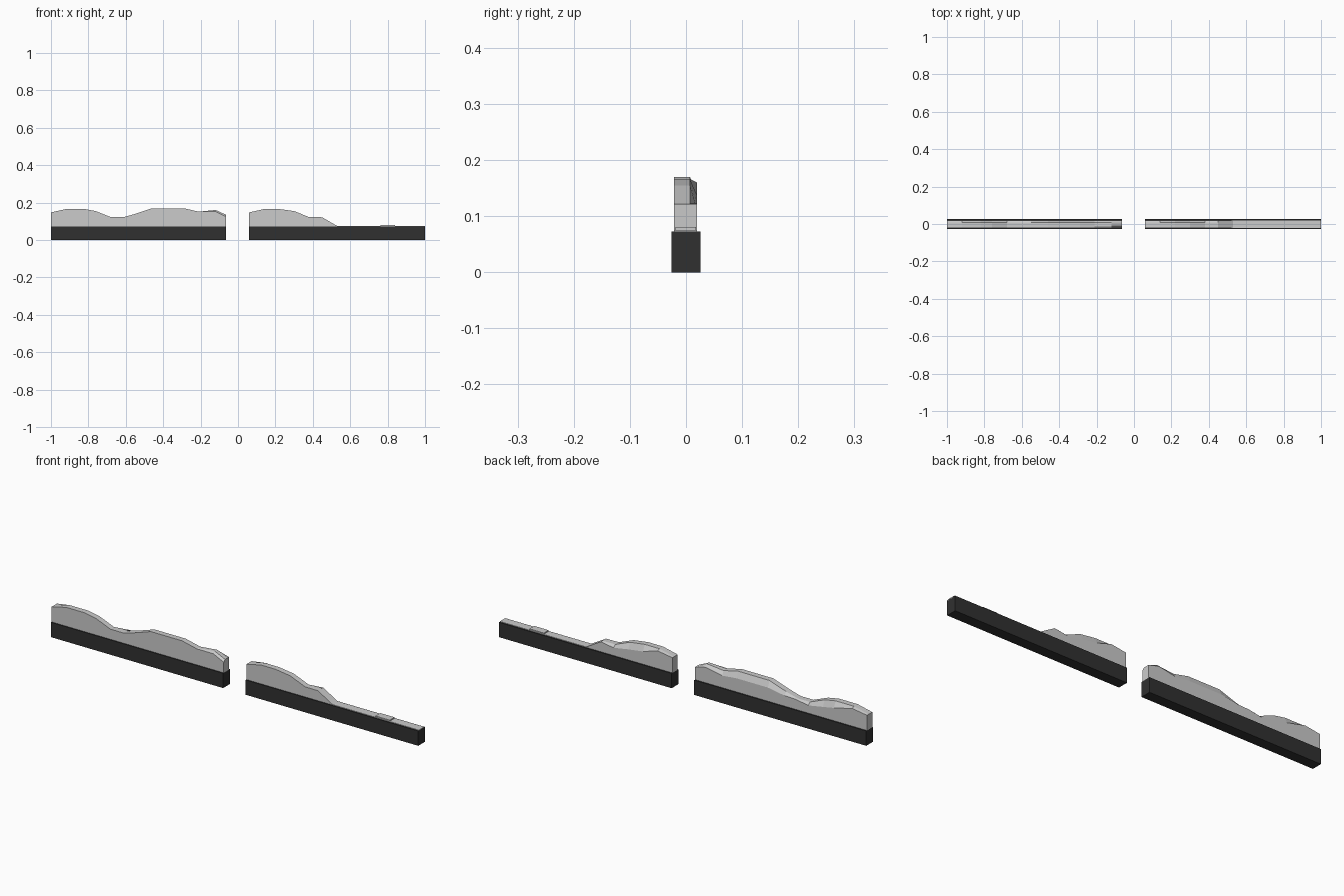
import bpy, bmesh

if "Cube" in bpy.data.objects:
    bpy.data.objects.remove(bpy.data.objects["Cube"])

dark = bpy.data.materials.new("dark_base")
dark.diffuse_color = (0.03, 0.03, 0.03, 1)
dark.use_nodes = True
dark.node_tree.nodes["Principled BSDF"].inputs["Base Color"].default_value = dark.diffuse_color


def finish(name, bm, mat=None):
    bmesh.ops.recalc_face_normals(bm, faces=bm.faces)
    me = bpy.data.meshes.new(name)
    bm.to_mesh(me)
    bm.free()
    ob = bpy.data.objects.new(name, me)
    bpy.context.collection.objects.link(ob)
    if mat:
        me.materials.append(mat)
    return ob


def box(name, x0, x1, y0, y1, z0, z1, mat=None):
    bm = bmesh.new()
    bmesh.ops.create_cube(bm, size=1)
    for v in bm.verts:
        v.co = ((x0 + x1) / 2 + v.co.x * (x1 - x0),
                (y0 + y1) / 2 + v.co.y * (y1 - y0),
                (z0 + z1) / 2 + v.co.z * (z1 - z0))
    return finish(name, bm, mat)


def drift(name, stations, floor=0.073):
    """Loft sections (x, top height, back edge drop, front edge drop)."""
    bm = bmesh.new()
    rings = []
    for x, z, back, front in stations:
        pts = [(-0.021, floor), (-0.021, z - front), (-0.010, z),
               (0.007, z), (0.02, z - back), (0.02, floor)]
        rings.append([bm.verts.new((x, y, h)) for y, h in pts])
    for a, b in zip(rings, rings[1:]):
        for i in range(6):
            j = (i + 1) % 6
            bm.faces.new((a[i], a[j], b[j], b[i]))
    bm.faces.new(rings[0])
    bm.faces.new(rings[-1])
    return finish(name, bm)


# Two dark bars with a gap between them
box("left_base_bar", -1, -0.063, -0.026, 0.026, 0, 0.073, dark)
box("right_base_bar", 0.06, 1, -0.026, 0.026, 0, 0.073, dark)

# Wavy bank on the left bar
drift("left_bank", [
    (-1.0, 0.148, 0, 0), (-0.92, 0.166, 0.006, 0), (-0.82, 0.166, 0.03, 0),
    (-0.76, 0.155, 0.03, 0), (-0.68, 0.123, 0.012, 0), (-0.61, 0.123, 0, 0),
    (-0.55, 0.14, 0.015, 0), (-0.46, 0.17, 0.03, 0), (-0.29, 0.17, 0.03, 0),
    (-0.21, 0.152, 0.02, 0), (-0.12, 0.161, 0.012, 0.009),
    (-0.063, 0.135, 0, 0.01)])

# Shorter bank on the right bar
drift("right_bank", [
    (0.06, 0.148, 0, 0), (0.14, 0.166, 0.006, 0), (0.22, 0.166, 0.03, 0),
    (0.30, 0.155, 0.03, 0), (0.38, 0.123, 0.012, 0), (0.45, 0.122, 0, 0),
    (0.53, 0.0755, 0, 0)])

# Thin flat strip and small raised plate beyond the bank
box("flat_strip", 0.53, 1, -0.021, 0.02, 0.07, 0.0755)
box("raised_plate", 0.762, 0.84, -0.019, 0.018, 0.073, 0.081)
